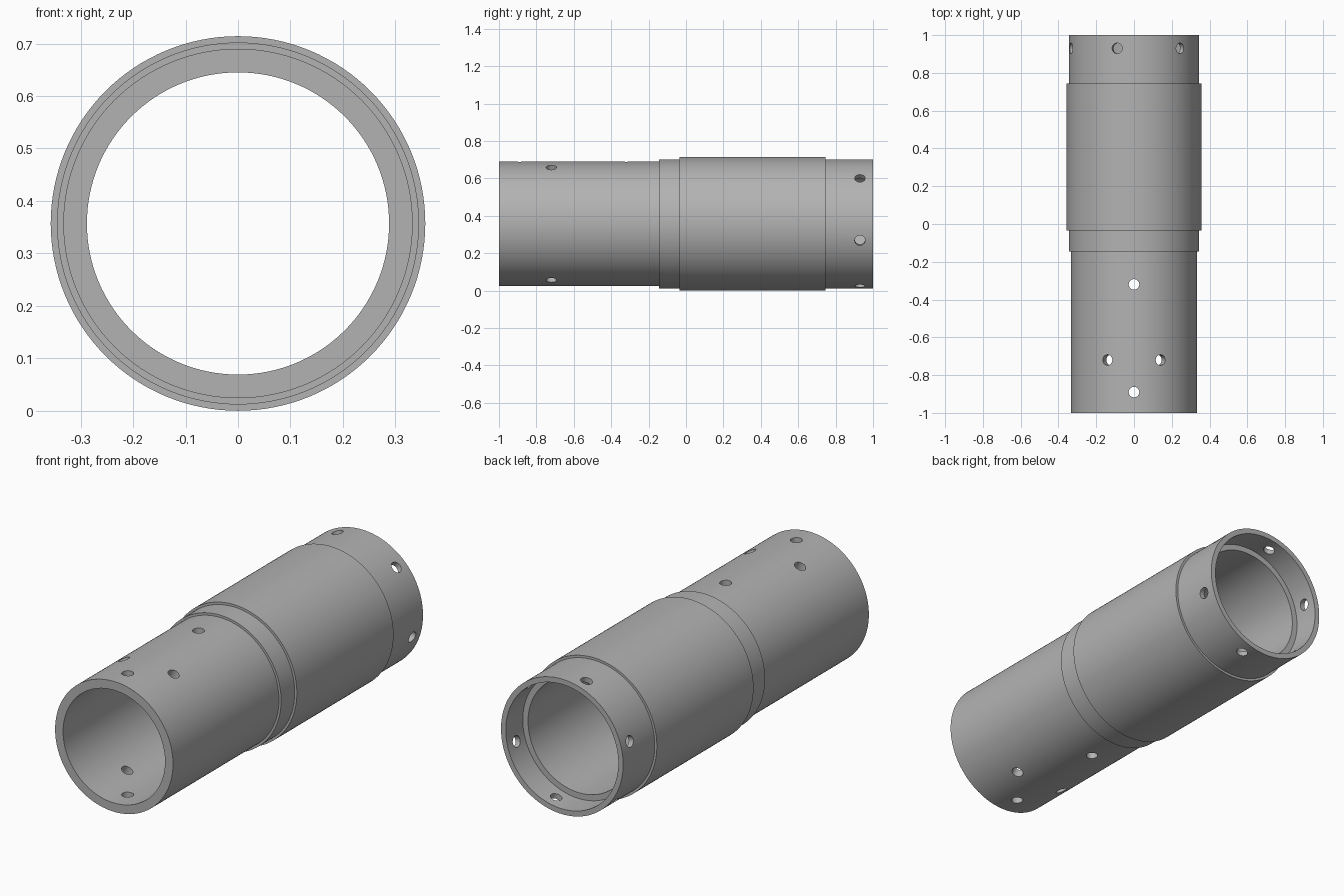
import bpy
import bmesh
from math import cos, sin, pi, radians
from mathutils import Matrix, Vector

cube = bpy.data.objects.get("Cube")
if cube:
    bpy.data.objects.remove(cube)

AXIS_Z = 0.357
SEGMENTS = 128
HOLE_RADIUS = 0.028

grey = bpy.data.materials.new("satin_grey")
grey.use_nodes = True
colour = (0.45, 0.45, 0.45, 1)
grey.diffuse_color = colour
grey.node_tree.nodes["Principled BSDF"].inputs["Base Color"].default_value = colour


def make_object(name, bm):
    bmesh.ops.recalc_face_normals(bm, faces=bm.faces)
    mesh = bpy.data.meshes.new(name)
    bm.to_mesh(mesh)
    bm.free()
    obj = bpy.data.objects.new(name, mesh)
    bpy.context.collection.objects.link(obj)
    return obj


# Closed wall section as (radius, y): stepped outside, plain bore, rear counterbore
section = [
    (0.288, -1), (0.333, -1), (0.333, -0.145), (0.345, -0.145),
    (0.345, -0.035), (0.357, -0.035), (0.357, 0.745), (0.345, 0.745),
    (0.345, 1), (0.318, 1), (0.318, 0.863), (0.288, 0.863),
]

# Lathe the section around the tube axis
bm = bmesh.new()
rings = []
for i in range(SEGMENTS):
    a = 2 * pi * i / SEGMENTS
    rings.append([bm.verts.new((r * cos(a), y, AXIS_Z + r * sin(a))) for r, y in section])
for i, ring in enumerate(rings):
    following = rings[(i + 1) % SEGMENTS]
    for j in range(len(section)):
        k = (j + 1) % len(section)
        bm.faces.new((ring[j], ring[k], following[k], following[j]))
tube = make_object("coupling_tube", bm)
tube.data.materials.append(grey)

# Radial holes as (angle from +x, y): mirrored front pattern, six rear holes
holes = []
for side in (90, 270):
    holes += [(side, -0.89), (side, -0.32), (side - 25, -0.72), (side + 25, -0.72)]
holes += [(45 + 60 * i, 0.93) for i in range(6)]

bm = bmesh.new()
for angle, y in holes:
    a = radians(angle)
    direction = Vector((cos(a), 0, sin(a)))
    place = Matrix.Translation(Vector((0, y, AXIS_Z)) + direction * 0.33)
    turn = direction.to_track_quat('Z', 'Y').to_matrix().to_4x4()
    bmesh.ops.create_cone(bm, cap_ends=True, segments=32, radius1=HOLE_RADIUS,
                          radius2=HOLE_RADIUS, depth=0.2, matrix=place @ turn)
drill = make_object("hole_cutters", bm)
drill.data.materials.append(grey)
drill.hide_render = True

# Cut the holes, then keep only the finished tube
cut = tube.modifiers.new("drill_holes", 'BOOLEAN')
cut.operation = 'DIFFERENCE'
cut.solver = 'EXACT'
cut.object = drill
bpy.ops.object.select_all(action='DESELECT')
tube.select_set(True)
bpy.context.view_layer.objects.active = tube
bpy.ops.object.modifier_apply(modifier=cut.name)
bpy.data.objects.remove(drill)
bpy.ops.object.shade_smooth_by_angle(angle=radians(30))
